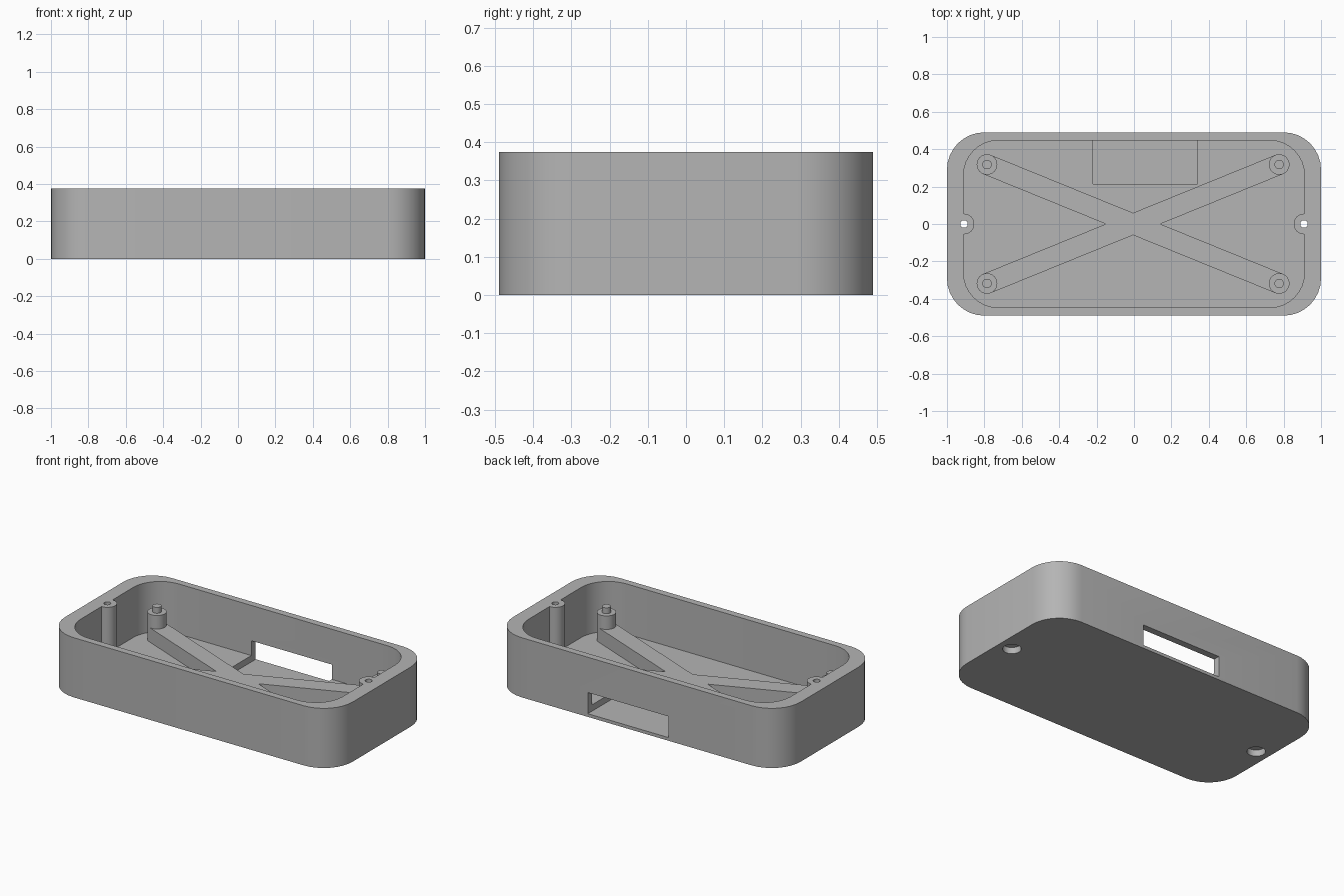
import bpy
import bmesh
import math

# Remove the default cube
default = bpy.data.objects.get("Cube")
if default:
    bpy.data.objects.remove(default, do_unlink=True)

# Main dimensions
HEIGHT = 0.375
FLOOR = 0.06
POST_X, POST_R = 0.909, 0.055
MOUNT_X, MOUNT_Y, MOUNT_R = 0.781, 0.318, 0.055
SHIFT_X = -0.005

grey = bpy.data.materials.new("plain_grey")
grey.use_nodes = True
colour = (0.46, 0.46, 0.46, 1)
grey.diffuse_color = colour
grey.node_tree.nodes["Principled BSDF"].inputs["Base Color"].default_value = colour


def prism(name, size, radius, z0, z1, centre=(0, 0), angle=0, steps=8):
    """Upright prism with a rounded rectangular outline."""
    bm = bmesh.new()
    verts = []
    for i, (sx, sy) in enumerate([(1, 1), (-1, 1), (-1, -1), (1, -1)]):
        hx, hy = sx * (size[0] / 2 - radius), sy * (size[1] / 2 - radius)
        for k in range(steps + 1 if radius else 1):
            a = (i + k / steps) * math.pi / 2
            x, y = hx + radius * math.cos(a), hy + radius * math.sin(a)
            verts.append(bm.verts.new((
                centre[0] + x * math.cos(angle) - y * math.sin(angle),
                centre[1] + x * math.sin(angle) + y * math.cos(angle), z0)))
    bmesh.ops.remove_doubles(bm, verts=verts, dist=1e-5)
    base = bm.faces.new([v for v in verts if v.is_valid])
    top = bmesh.ops.extrude_face_region(bm, geom=[base])["geom"]
    moved = [g for g in top if isinstance(g, bmesh.types.BMVert)]
    bmesh.ops.translate(bm, verts=moved, vec=(0, 0, z1 - z0))
    bmesh.ops.recalc_face_normals(bm, faces=bm.faces)
    mesh = bpy.data.meshes.new(name)
    bm.to_mesh(mesh)
    bm.free()
    mesh.materials.append(grey)
    obj = bpy.data.objects.new(name, mesh)
    bpy.context.collection.objects.link(obj)
    return obj


def cylinder(name, radius, z0, z1, centre):
    return prism(name, (2 * radius, 2 * radius), radius, z0, z1, centre)


def combine(target, tool, operation):
    """Apply a boolean and discard its tool."""
    mod = target.modifiers.new("cut", "BOOLEAN")
    mod.operation, mod.solver, mod.object = operation, "EXACT", tool
    bpy.context.view_layer.objects.active = target
    bpy.ops.object.modifier_apply(modifier=mod.name)
    bpy.data.objects.remove(tool, do_unlink=True)


def smooth(obj):
    bpy.ops.object.select_all(action="DESELECT")
    obj.select_set(True)
    bpy.context.view_layer.objects.active = obj
    bpy.ops.object.shade_smooth_by_angle(angle=math.radians(30))


# Tray: the cavity leaves a screw post standing at each end
tray = prism("tray", (2, 0.98), 0.2, 0, HEIGHT)
cavity = prism("cavity", (1.822, 0.894), 0.185, FLOOR, 0.5)
for side in (-1, 1):
    post = cylinder("post", POST_R, 0, 0.6, (side * POST_X, 0))
    combine(cavity, post, "DIFFERENCE")
combine(tray, cavity, "DIFFERENCE")

# Screw holes with wide recesses underneath
for side in (-1, 1):
    centre = (side * POST_X, 0)
    combine(tray, cylinder("recess", 0.053, -0.1, 0.04, centre), "DIFFERENCE")
    combine(tray, cylinder("hole", 0.02, -0.1, 0.5, centre), "DIFFERENCE")

# Back window, running on into the floor as a shallow pocket
window = prism("window", (0.56, 0.4), 0, 0.02, 0.153, (0.06, 0.413))
combine(tray, window, "DIFFERENCE")
smooth(tray)

# Crossed ribs joining the mounts
length = 2 * math.hypot(MOUNT_X, MOUNT_Y) + 2 * MOUNT_R
tilt = math.atan2(MOUNT_Y, MOUNT_X)
ribs, other = [
    prism("cross_ribs", (length, 2 * MOUNT_R), MOUNT_R, FLOOR - 0.01, 0.15,
          (SHIFT_X, 0), a) for a in (tilt, -tilt)]
combine(ribs, other, "UNION")
smooth(ribs)

# Mounts with locating pins
for sx, x_name in ((-1, "right"), (1, "left")):
    for sy, y_name in ((-1, "front"), (1, "back")):
        centre = (SHIFT_X + sx * MOUNT_X, sy * MOUNT_Y)
        tag = f"{y_name}_{x_name}"
        mount = cylinder(f"mount_{tag}", MOUNT_R, 0.14, 0.235, centre)
        pin = cylinder("pin", 0.025, 0.2, 0.272, centre)
        combine(mount, pin, "UNION")
        smooth(mount)
